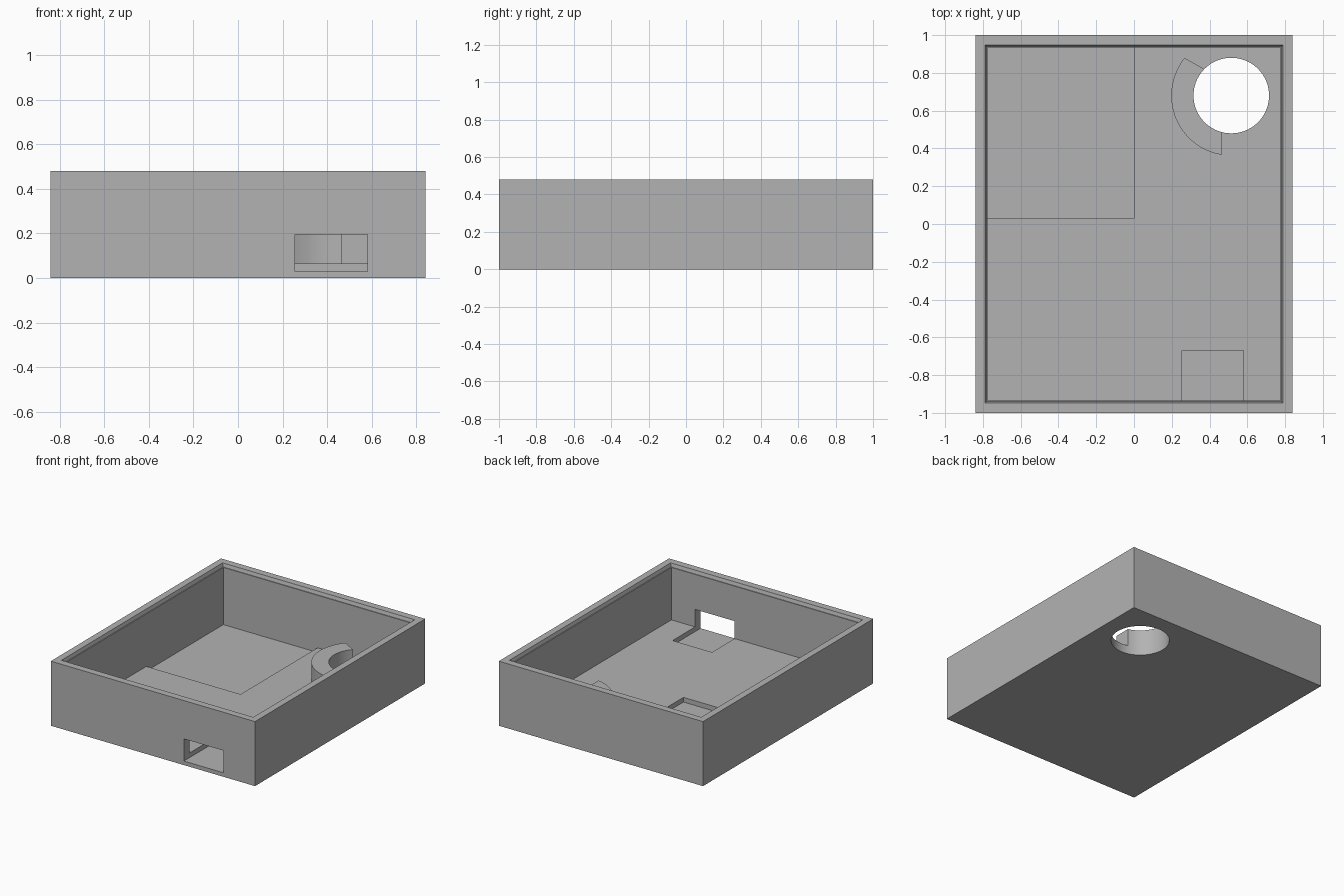
import bpy, bmesh
from math import radians, cos, sin

if "Cube" in bpy.data.objects:
    bpy.data.objects.remove(bpy.data.objects["Cube"])

grey = bpy.data.materials.new("plain grey")
grey.use_nodes = True
colour = (0.45, 0.45, 0.45, 1)
grey.diffuse_color = colour
grey.node_tree.nodes["Principled BSDF"].inputs["Base Color"].default_value = colour

FLOOR, RECESS, HEIGHT = 0.065, 0.03, 0.48
HOLE_X, HOLE_Y = 0.515, 0.68


def loft(name, rings):
    """Closed solid skinned through matching rings of points, bottom to top."""
    bm = bmesh.new()
    loops = [[bm.verts.new(p) for p in ring] for ring in rings]
    n = len(loops[0])
    for low, high in zip(loops, loops[1:]):
        for i in range(n):
            j = (i + 1) % n
            bm.faces.new((low[i], low[j], high[j], high[i]))
    bm.faces.new(loops[0][::-1])
    bm.faces.new(loops[-1])
    bmesh.ops.recalc_face_normals(bm, faces=bm.faces)
    mesh = bpy.data.meshes.new(name)
    bm.to_mesh(mesh)
    bm.free()
    obj = bpy.data.objects.new(name, mesh)
    obj.data.materials.append(grey)
    bpy.context.collection.objects.link(obj)
    return obj


def prism(name, outline, z0, z1):
    return loft(name, [[(x, y, z) for x, y in outline] for z in (z0, z1)])


def rect(x0, x1, y0, y1):
    return [(x0, y0), (x1, y0), (x1, y1), (x0, y1)]


def circle(radius, steps=72):
    return [(HOLE_X + radius * cos(radians(360 * i / steps)),
             HOLE_Y + radius * sin(radians(360 * i / steps))) for i in range(steps)]


def boolean(target, tool, operation="DIFFERENCE"):
    mod = target.modifiers.new(tool.name, "BOOLEAN")
    mod.operation, mod.solver, mod.object = operation, "EXACT", tool
    tool.hide_render = True
    tool.hide_set(True)


# Tray body with a stepped, chamfered lip around the cavity
tray = prism("tray", rect(-0.84, 0.84, -1, 1), 0, HEIGHT)
levels = [(0.775, 0.935, FLOOR), (0.775, 0.935, 0.455), (0.782, 0.941, 0.455),
          (0.79, 0.948, HEIGHT), (0.79, 0.948, HEIGHT + 0.1)]
cavity = loft("cavity_cutter", [[(x, y, z) for x, y in rect(-w, w, -d, d)]
                                for w, d, z in levels])
boolean(tray, cavity)

# Shallow floor recess in the rear corner
boolean(tray, prism("recess_cutter", rect(-0.775, 0, 0.03, 0.935), RECESS, 0.2))

# Port through the front wall, sunk into the floor
boolean(tray, prism("port_cutter", rect(0.255, 0.58, -1.1, -0.67), RECESS, 0.195))

# Round hole through the floor
boolean(tray, prism("hole_cutter", circle(0.2), -0.1, 0.15))

# Curved guard beside the hole: a ring kept only inside a 120 degree wedge
guard = prism("curved_guard", circle(0.318), FLOOR - 0.01, 0.195)
apex = (0.463, 0.767)
wedge = [apex] + [(apex[0] + cos(radians(a)), apex[1] + sin(radians(a)))
                  for a in (150, 210, 270)]
boolean(guard, prism("wedge_cutter", wedge, -0.1, 0.4), "INTERSECT")
boolean(guard, prism("bore_cutter", circle(0.2), -0.2, 0.5))

# Smooth the round walls, keep the corners sharp
for obj in (tray, guard):
    bpy.ops.object.select_all(action="DESELECT")
    obj.select_set(True)
    bpy.context.view_layer.objects.active = obj
    for mod in list(obj.modifiers):
        bpy.ops.object.modifier_apply(modifier=mod.name)
    bpy.ops.object.shade_smooth_by_angle(angle=radians(30))

for obj in [o for o in bpy.data.objects if o.name.endswith("_cutter")]:
    bpy.data.objects.remove(obj)
